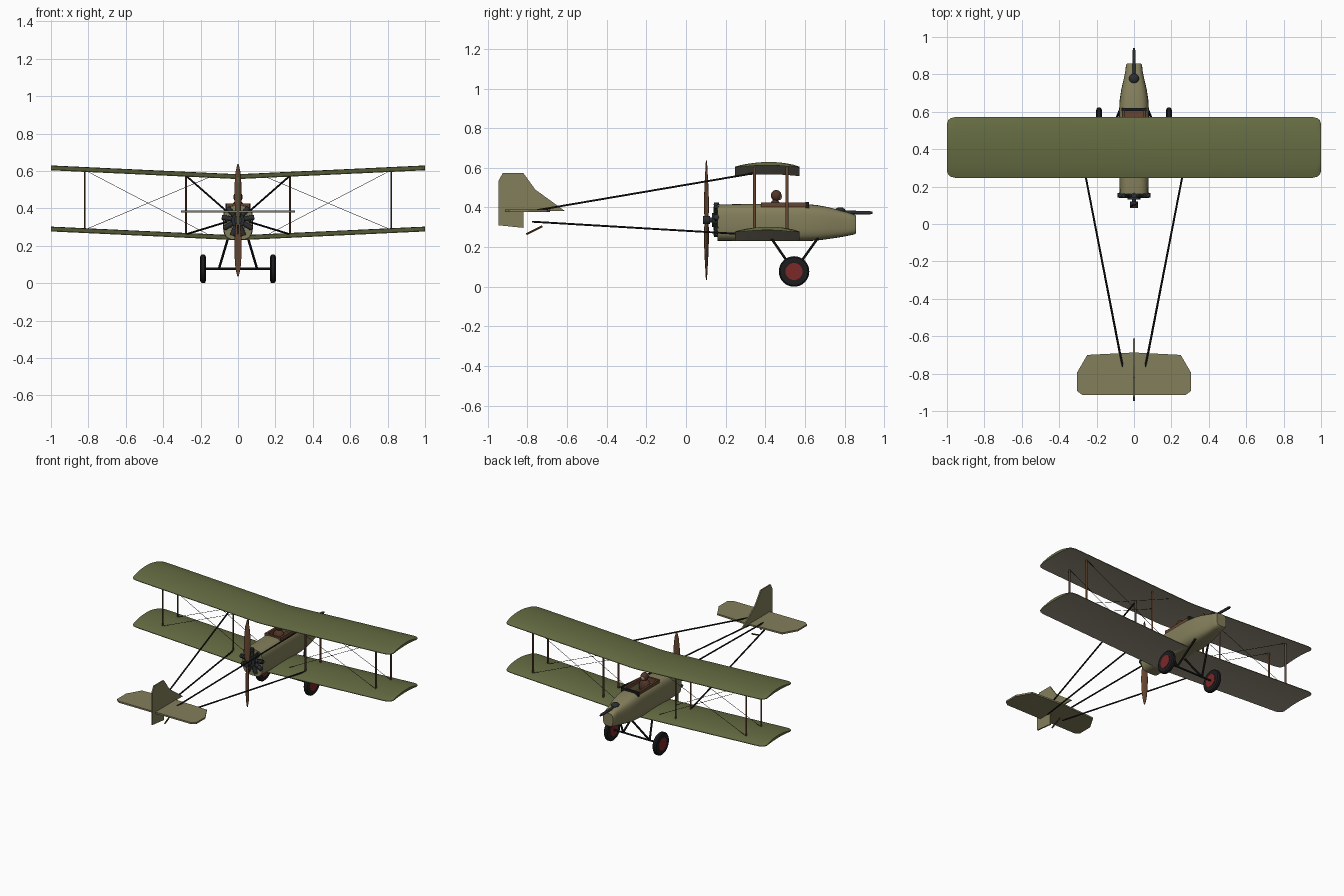
import bpy, bmesh, math
from mathutils import Vector

if "Cube" in bpy.data.objects:
    bpy.data.objects.remove(bpy.data.objects["Cube"])


def material(name, r, g, b):
    m = bpy.data.materials.new(name)
    m.diffuse_color = (r, g, b, 1)
    m.use_nodes = True
    m.node_tree.nodes["Principled BSDF"].inputs["Base Color"].default_value = m.diffuse_color
    return m


GREEN = material("olive_green", .13, .15, .055)
LINEN = material("linen", .33, .29, .22)
KHAKI = material("khaki", .23, .21, .105)
WOOD = material("wood", .13, .06, .03)
BLACK = material("black", .012, .012, .014)
METAL = material("dark_metal", .025, .027, .03)
RED = material("red", .2, .02, .02)
LEATHER = material("leather", .08, .035, .02)
SKIN = material("skin", .45, .24, .15)


def finish(name, bm, mat, smooth=True):
    bmesh.ops.recalc_face_normals(bm, faces=bm.faces)
    me = bpy.data.meshes.new(name)
    bm.to_mesh(me)
    bm.free()
    ob = bpy.data.objects.new(name, me)
    bpy.context.collection.objects.link(ob)
    me.materials.append(mat)
    if smooth:
        bpy.ops.object.select_all(action='DESELECT')
        ob.select_set(True)
        bpy.context.view_layer.objects.active = ob
        bpy.ops.object.shade_smooth_by_angle(angle=math.radians(35))
    return ob


def loft(rings):
    bm = bmesh.new()
    vs = [[bm.verts.new(p) for p in ring] for ring in rings]
    n = len(rings[0])
    for a, b in zip(vs, vs[1:]):
        for i in range(n):
            bm.faces.new((a[i], a[(i + 1) % n], b[(i + 1) % n], b[i]))
    bm.faces.new(vs[0])
    bm.faces.new(vs[-1])
    return bm


def rod(name, p, q, r, mat, sides=10, rx=None, r2=None):
    # tapered or oval bar from p to q; rx is the half-thickness along x
    p, q = Vector(p), Vector(q)
    d = (q - p).normalized()
    u = Vector((1, 0, 0)) if abs(d.x) < .9 else Vector((0, 1, 0))
    u = (u - d * u.dot(d)).normalized()
    v = d.cross(u)
    rings = []
    for c, rad in ((p, r), (q, r if r2 is None else r2)):
        rings.append([c + u * math.cos(a) * (rx or rad) + v * math.sin(a) * rad
                      for a in (2 * math.pi * i / sides for i in range(sides))])
    return finish(name, loft(rings), mat)


def ball(name, c, s, mat):
    bm = bmesh.new()
    bmesh.ops.create_uvsphere(bm, u_segments=20, v_segments=12, radius=1)
    for v in bm.verts:
        v.co = Vector((v.co.x * s[0] + c[0], v.co.y * s[1] + c[1], v.co.z * s[2] + c[2]))
    return finish(name, bm, mat)


def box(name, lo, hi, mat):
    bm = bmesh.new()
    bmesh.ops.create_cube(bm, size=1)
    for v in bm.verts:
        v.co = Vector([(a + b) / 2 + c * (b - a) for a, b, c in zip(lo, hi, v.co)])
    return finish(name, bm, mat, False)


def plate(name, pts, thick, axis, level, mat):
    # flat outline given thickness along x (axis 0) or z (axis 2)
    rings = []
    for o in (level - thick / 2, level + thick / 2):
        rings.append([(o, a, b) if axis == 0 else (a, b, o) for a, b in pts])
    return finish(name, loft(rings), mat, False)


# Wings: thin cambered section, slight dihedral, rounded tips
def wing(name, z0):
    half = [(0, 0), (.03, 0), (.5, 0), (.955, 0), (.98, .006), (.993, .016), (1, .035)]
    stations = [(-x, i) for x, i in reversed(half[1:])] + half
    n = 12
    rings = []
    for x, inset in stations:
        z = z0 + .047 * max(0, abs(x) - .03)
        le, te = .572 - inset, .247 + inset
        ring = []
        for k in range(n + 1):
            t = k / n
            ring.append((x, le + (te - le) * t, z + .004 + .022 * (4 * t * (1 - t)) ** .8 * (1.1 - .2 * t)))
        for k in range(n, -1, -1):
            t = k / n
            ring.append((x, le + (te - le) * t, z + .009 * 4 * t * (1 - t)))
        rings.append(ring)
    ob = finish(name, loft(rings), GREEN)
    ob.data.materials.append(LINEN)
    for f in ob.data.polygons:
        if f.normal.z < -.3:
            f.material_index = 1


wing("upper_wing", .558)
wing("lower_wing", .231)

# Fuselage nacelle: lofted rounded box with an open cockpit
rings = []
for y, w, top, bot in [(.16, .077, .415, .232), (.35, .08, .418, .23), (.6, .08, .418, .23),
                       (.66, .077, .412, .233), (.72, .068, .401, .241), (.78, .054, .385, .25),
                       (.82, .046, .374, .258), (.85, .043, .364, .264), (.858, .038, .358, .27)]:
    ring = []
    for i in range(32):
        a = 2 * math.pi * i / 32
        c, s = math.cos(a), math.sin(a)
        ring.append((w * math.copysign(abs(c) ** .6, c), y,
                     (top + bot) / 2 + (top - bot) / 2 * math.copysign(abs(s) ** .6, s)))
    rings.append(ring)
fuselage = finish("fuselage", loft(rings), KHAKI)
cutter = box("cockpit_cutter", (-.05, .39, .35), (.05, .605, .5), WOOD)
cutter.hide_render = True
cutter.hide_set(True)
cut = fuselage.modifiers.new("cockpit", 'BOOLEAN')
cut.operation, cut.object, cut.solver = 'DIFFERENCE', cutter, 'EXACT'
box("cockpit_floor", (-.05, .39, .345), (.05, .605, .356), WOOD)
for s in (-1, 1):
    box("cockpit_side_rim", (s * .055 - .007, .38, .395), (s * .055 + .007, .615, .424), WOOD)
box("cockpit_rear_rim", (-.062, .378, .395), (.062, .392, .426), WOOD)
box("cockpit_front_rim", (-.066, .604, .39), (.066, .62, .427), BLACK)

# Pilot
ball("pilot_body", (0, .45, .39), (.042, .032, .05), LEATHER)
ball("pilot_head", (0, .455, .46), (.025, .027, .028), LEATHER)
ball("pilot_face", (0, .467, .455), (.017, .017, .019), SKIN)

# Gun on the nose
ball("gun_mount", (0, .777, .383), (.027, .027, .018), METAL)
rod("gun_body", (0, .77, .376), (0, .93, .373), .009, METAL, 12)
rod("gun_muzzle", (0, .93, .373), (0, .942, .373), .006, METAL, 12)

# Rear radial engine
CZ = .337
rod("crankcase", (0, .132, CZ), (0, .175, CZ), .036, METAL, 24)
for i in range(9):
    a = math.pi / 2 + 2 * math.pi * i / 9
    c, s = math.cos(a), math.sin(a)
    rod("engine_cylinder", (.025 * c, .153, CZ + .025 * s), (.088 * c, .153, CZ + .088 * s), .0125, METAL, 12)
    for r in (.05, .063, .076):
        rod("cooling_fin", (r * c, .153, CZ + r * s), (r * c + .005 * c, .153, CZ + r * s + .005 * s),
            .015, METAL, 12)
rod("propeller_shaft", (0, .09, CZ), (0, .16, CZ), .012, METAL, 16)
rod("propeller_hub", (0, .086, CZ), (0, .12, CZ), .021, METAL, 20)

# Two-blade propeller with twisted blades
rings = []
for t in [-1, -.97, -.85, -.6, -.35, -.12, 0, .12, .35, .6, .85, .97, 1]:
    f = abs(t)
    w = .013 + .009 * math.sin(math.pi * min(1, f / .9)) if f < .85 else .0145 - .011 * (f - .85) / .15
    h = .009 - .006 * f
    tw = math.copysign(.7 - .5 * f, t) if f > .05 else 0
    ring = []
    for i in range(12):
        a = 2 * math.pi * i / 12
        px, py = w * math.cos(a), h * math.sin(a)
        ring.append((px * math.cos(tw) - py * math.sin(tw),
                     .103 + px * math.sin(tw) + py * math.cos(tw), CZ - .001 + .301 * t))
    rings.append(ring)
finish("propeller", loft(rings), WOOD)

# Struts, wires, tail booms, undercarriage on both sides
for s in (-1, 1):
    for y in (.345, .51):
        for x in (.278, .82):
            dz = .047 * x
            rod("wing_strut", (s * x, y, .238 + dz), (s * x, y, .572 + dz), .008, WOOD, 10, rx=.0045)
        rod("bracing_wire", (s * .14, y, .25), (s * .82, y, .605), .0013, BLACK, 5)
        rod("bracing_wire", (s * .14, y, .572), (s * .82, y, .285), .0013, BLACK, 5)
    rod("upper_tail_boom", (s * .276, .345, .573), (s * .06, -.765, .384), .005, BLACK)
    rod("lower_tail_boom", (s * .276, .345, .262), (s * .06, -.775, .328), .005, BLACK)

    for y in (.43, .665):
        rod("landing_leg", (s * .052, y, .245), (s * .102, .545, .077), .0065, BLACK)

    # Wheel: rounded tyre and red disc
    X = s * .187
    rings = []
    prof = [(-.014, .042), (-.016, .058), (-.014, .07), (-.007, .077), (.007, .077),
            (.014, .07), (.016, .058), (.014, .042)]
    for dx, r in prof:
        rings.append([(X + dx, .545 + r * math.cos(2 * math.pi * i / 32),
                       .077 + r * math.sin(2 * math.pi * i / 32)) for i in range(32)])
    finish("tyre", loft(rings), BLACK)
    rod("wheel_disc", (X - .016, .545, .077), (X + .016, .545, .077), .043, RED, 32)
rod("axle", (-.187, .545, .077), (.187, .545, .077), .006, BLACK)

# Tail surfaces and skid
right = [(0, -.687), (.25, -.7), (.305, -.795), (.305, -.893), (.277, -.914)]
plate("tailplane", right + [(-x, y) for x, y in reversed(right[1:])], .011, 2, .383, KHAKI)
plate("fin", [(-.82, .573), (-.76, .49), (-.612, .383), (-.82, .383)], .009, 0, 0, KHAKI)
plate("rudder", [(-.82, .573), (-.925, .573), (-.945, .535), (-.945, .31), (-.82, .297)], .009, 0, 0, KHAKI)
rod("tail_skid", (0, -.805, .265), (0, -.725, .305), .005, WOOD)
